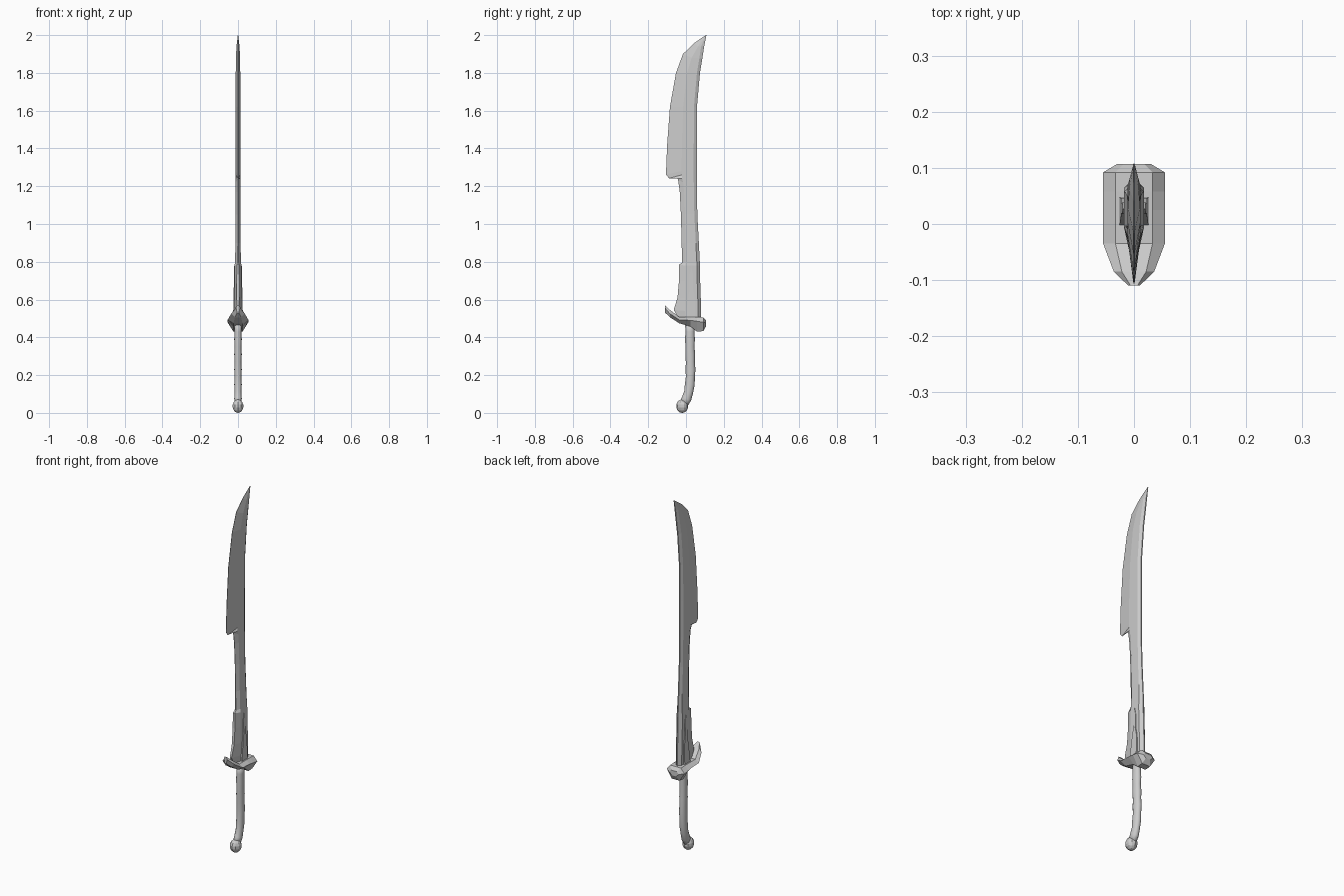
import bpy, bmesh, math
from mathutils import Vector


def make_object(name, bm, smooth=False):
    bmesh.ops.recalc_face_normals(bm, faces=bm.faces)
    mesh = bpy.data.meshes.new(name)
    bm.to_mesh(mesh)
    bm.free()
    obj = bpy.data.objects.new(name, mesh)
    bpy.context.collection.objects.link(obj)
    for p in mesh.polygons:
        p.use_smooth = smooth
    return obj


def loft(name, rings, smooth=False):
    """Skin a list of equal-length closed rings and cap both ends."""
    bm = bmesh.new()
    loops = [[bm.verts.new(p) for p in ring] for ring in rings]
    n = len(loops[0])
    for a, b in zip(loops, loops[1:]):
        for i in range(n):
            j = (i + 1) % n
            bm.faces.new((a[i], a[j], b[j], b[i]))
    bm.faces.new(loops[0])
    bm.faces.new(loops[-1])
    return make_object(name, bm, smooth)


def mirrored(half):
    """Close a half section by mirroring it across x = 0."""
    return half + [(-x, y, z) for x, y, z in reversed(half)]


# Blade: edge y, edge z, bevel y, back y, back z, half thickness, edge half width
stations = [
    (-.035, .495, .000, .080, .495, .018, .007),
    (-.065, .545, -.005, .080, .54, .018, .005),
    (-.045, .61, -.005, .078, .61, .018, .007),
    (-.037, .70, -.005, .075, .70, .018, .007),
    (-.037, .785, -.005, .073, .78, .018, .006),
    (-.021, .795, -.003, .073, .80, .016, .003),
    (-.023, .90, -.003, .068, .90, .013, .001),
    (-.027, 1.05, -.005, .060, 1.05, .012, .001),
    (-.033, 1.17, -.010, .058, 1.17, .012, .001),
    (-.042, 1.236, -.015, .057, 1.22, .012, .001),
    (-.064, 1.268, -.020, .057, 1.24, .012, .001),
    (-.090, 1.242, -.022, .057, 1.26, .012, .001),
    (-.106, 1.262, -.023, .057, 1.28, .012, .001),
    (-.100, 1.416, -.022, .057, 1.42, .012, .001),
    (-.085, 1.62, -.015, .058, 1.62, .012, .001),
    (-.053, 1.80, .006, .074, 1.80, .012, .001),
    (-.016, 1.90, .030, .087, 1.88, .011, .001),
    (.042, 1.957, .064, .096, 1.94, .008, .001),
    (.103, 1.999, .105, .108, 2.00, .001, .0005),
]
rings = []
for ey, ez, by, ry, rz, t, e in stations:
    s = max(by, ry - .016) if ry - by > .02 else (by + ry) / 2
    rings.append(mirrored([(e, ey, ez), (t, by, rz), (t, s, rz), (min(t, .003), ry, rz)]))
loft("blade", rings)

# Raised tongue on both blade faces, tapering upward
tongue = [(-.002, .505), (.048, .505), (.046, .62), (.036, .66), (.038, .73),
          (.027, .778), (.018, .72), (.020, .66), (.010, .60)]
loft("blade_tongue", [[(s * (.026 - .022 * (z - .505)), y, z) for y, z in tongue]
                      for s in (-1, 1)])

# Crossguard: y, top z, side z, bottom z, half width
guard = [
    (-.110, .568, .555, .530, .010),
    (-.085, .545, .525, .506, .036),
    (-.035, .507, .492, .474, .055),
    (.025, .507, .490, .457, .055),
    (.058, .507, .485, .430, .055),
    (.092, .506, .480, .433, .055),
    (.107, .488, .475, .460, .030),
]
loft("crossguard", [mirrored([(w * .6, y, zt), (w, y, zm), (w * .45, y, zb)])
                    for y, zt, zm, zb, w in guard])

# Grip: curved tube with shallow wrap ridges
path = [Vector((0, y, z)) for y, z in
        [(-.014, .045), (.003, .075), (.014, .11), (.020, .15), (.023, .19), (.024, .23),
         (.023, .27), (.022, .31), (.021, .35), (.021, .39), (.021, .43), (.021, .475)]]
rings = []
for i, p in enumerate(path):
    d = (path[min(i + 1, len(path) - 1)] - path[max(i - 1, 0)]).normalized()
    side = d.cross(Vector((1, 0, 0))).normalized()
    k = 1.0 if i % 2 else .92
    rings.append([p + Vector((.020 * k * math.cos(a), 0, 0)) + side * (.026 * k * math.sin(a))
                  for a in (math.tau * j / 12 for j in range(12))])
grip = loft("grip", rings, True)

# Pommel: faceted ball
bm = bmesh.new()
bmesh.ops.create_uvsphere(bm, u_segments=10, v_segments=7, radius=1)
bmesh.ops.scale(bm, vec=(.030, .032, .036), verts=bm.verts)
bmesh.ops.translate(bm, vec=(0, -.020, .036), verts=bm.verts)
make_object("pommel", bm)
